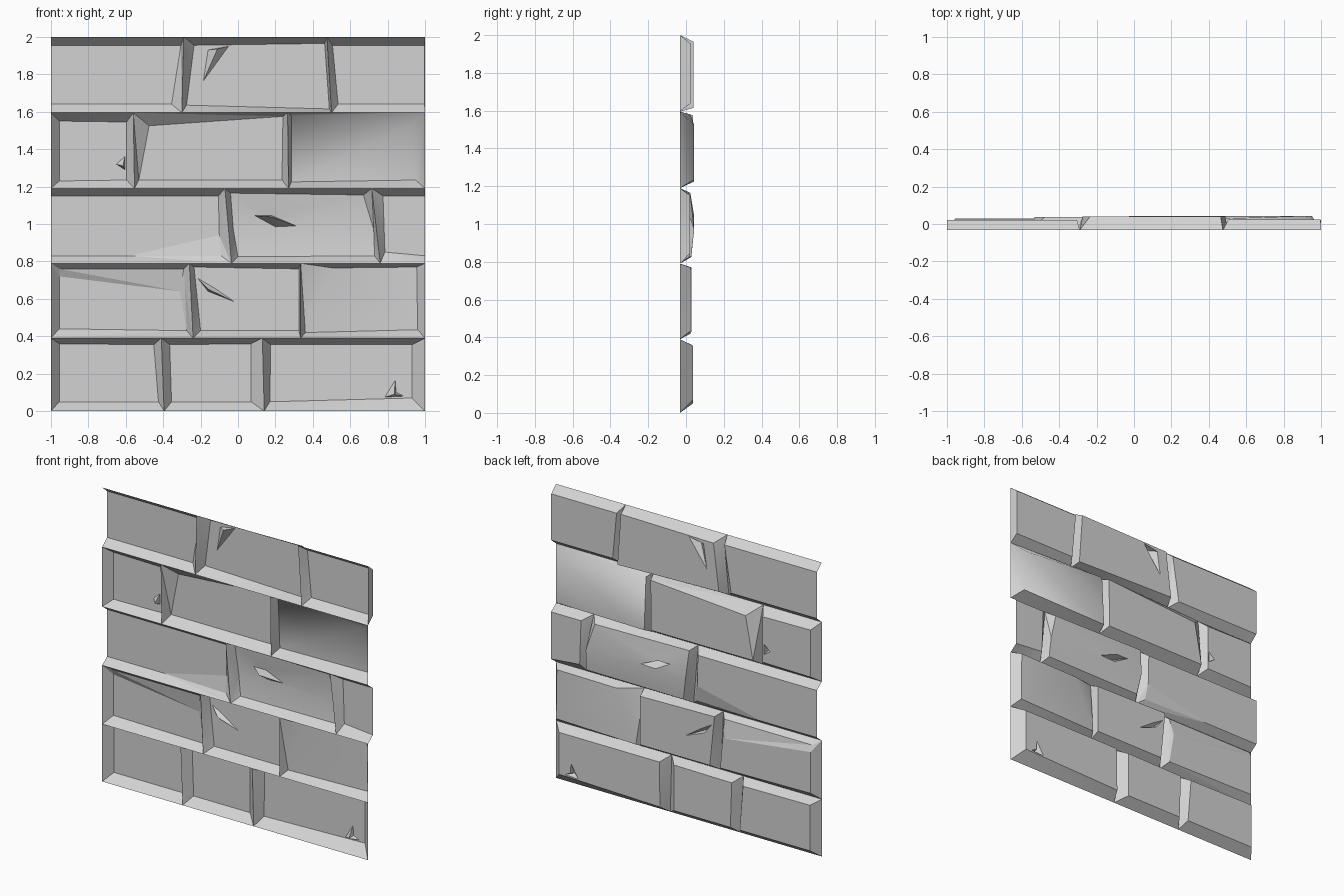
import bpy
import math
from mathutils import Vector
from mathutils.geometry import delaunay_2d_cdt

default_cube = bpy.data.objects.get("Cube")
if default_cube:
    bpy.data.objects.remove(default_cube, do_unlink=True)

stone = bpy.data.materials.new("stone_grey")
stone.use_nodes = True
stone.diffuse_color = (0.65, 0.65, 0.65, 1)
stone.node_tree.nodes["Principled BSDF"].inputs["Base Color"].default_value = stone.diffuse_color

JOINT = -0.032                                  # y of the mortar ridges
COURSES = [0, 0.39, 0.79, 1.19, 1.595, 2]       # heights of the bed joints
LEFT_END, RIGHT_END = (-1, -1), (1, 1)          # joint x at top and bottom


def brick(name, course, start, end, tl, tr, br, bl, depth, smooth=30,
          top=(), right=(), bottom=(), left=(), fold=None, chip=None, apex=None):
    """Thin brick shell. Corners are insets (dx, dz, optional dy) from the joints,
    side points are absolute, fold creases two sides, chip is a dented outline."""
    low, high = COURSES[course], COURSES[course + 1]
    joint = [(start[0], high), (end[0], high), (end[1], low), (start[1], low)]
    points, heights, edges = [], [], []

    def add(x, z, y):
        points.append(Vector((x, z)))
        heights.append(y)
        return len(points) - 1

    def loop(ids):
        edges.extend(zip(ids, ids[1:] + ids[:1]))

    rim = [add(x, z, JOINT) for x, z in joint]
    loop(rim)

    # Inner face outline, with mitred corners
    face, sides = [], {}
    insets = (tl, tr, br, bl)
    extras = {"top": top, "right": right, "bottom": bottom, "left": left}
    signs = ((1, -1), (-1, -1), (-1, 1), (1, 1))
    for i, side in enumerate(extras):
        dx, dz, *dy = insets[i]
        corner = add(joint[i][0] + signs[i][0] * dx, joint[i][1] + signs[i][1] * dz,
                     depth + sum(dy))
        face.append(corner)
        edges.append((rim[i], corner))
        for x, z, *dy in extras[side]:
            sides[side] = add(x, z, depth + sum(dy))
            face.append(sides[side])
    loop(face)
    if fold:
        edges.append((sides[fold[0]], sides[fold[1]]))

    # Chipped dent, fanned to its deepest point
    if chip:
        ring = [add(x, z, depth) for x, z in chip]
        loop(ring)
        tip = add(*apex)
        edges.extend((tip, i) for i in ring)

    verts, _, faces, origins, _, _ = delaunay_2d_cdt(points, edges, [], 0, 1e-5)
    coords = [(v.x, heights[o[0]] if o else depth, v.y) for v, o in zip(verts, origins)]
    mesh = bpy.data.meshes.new(name)
    mesh.from_pydata(coords, [], [tuple(reversed(f)) for f in faces])
    mesh.materials.append(stone)
    obj = bpy.data.objects.new(name, mesh)
    bpy.context.collection.objects.link(obj)
    bpy.ops.object.select_all(action="DESELECT")
    obj.select_set(True)
    bpy.context.view_layer.objects.active = obj
    bpy.ops.object.shade_smooth_by_angle(angle=math.radians(smooth))


# Bottom course
joint_a, joint_b = (-0.41, -0.395), (0.13, 0.14)
brick("bottom_course_right_brick", 0, LEFT_END, joint_a, depth=0.03,
      tl=(0.045, 0.03), tr=(0.04, 0.035), br=(0.03, 0.05), bl=(0.045, 0.05))
brick("bottom_course_middle_brick", 0, joint_a, joint_b, depth=0.03,
      tl=(0.045, 0.035), tr=(0.06, 0.03), br=(0.07, 0.05), bl=(0.04, 0.05))
brick("bottom_course_left_brick", 0, joint_b, RIGHT_END, depth=0.037,
      tl=(0.045, 0.035), tr=(0.07, 0.035), br=(0.07, 0.07), bl=(0.03, 0.05),
      chip=[(0.84, 0.165), (0.845, 0.1), (0.885, 0.08), (0.785, 0.075)],
      apex=(0.835, 0.09, 0))

# Second course
joint_a, joint_b = (-0.26, -0.24), (0.335, 0.335)
brick("second_course_right_brick", 1, LEFT_END, joint_a, depth=0.025, smooth=5,
      tl=(0.045, 0.03, -0.02), tr=(0.03, 0.03, -0.02), br=(0.035, 0.04), bl=(0.045, 0.05),
      right=[(-0.285, 0.685, -0.02), (-0.31, 0.64)], left=[(-0.955, 0.72)],
      fold=("right", "left"))
brick("second_course_middle_brick", 1, joint_a, joint_b, depth=0.03,
      tl=(0.025, 0.02), tr=(0.01, 0.03), br=(0.01, 0.04), bl=(0.04, 0.04),
      chip=[(-0.215, 0.71), (-0.13, 0.66), (-0.02, 0.585), (-0.16, 0.64)],
      apex=(-0.155, 0.65, 0))
brick("second_course_left_brick", 1, joint_b, RIGHT_END, depth=0.025,
      tl=(0.17, 0.025), tr=(0.045, 0.02), br=(0.04, 0.045), bl=(0.025, 0.03))

# Third course, open at both ends
joint_a, joint_b = (-0.07, -0.035), (0.715, 0.76)
brick("third_course_right_brick", 2, LEFT_END, joint_a, depth=0.022, smooth=3,
      tl=(0, 0.04), tr=(0.035, 0.04), br=(0.055, 0.04, -0.02), bl=(0, 0.04),
      right=[(-0.1, 0.94)], bottom=[(-0.58, 0.83)], fold=("right", "bottom"))
brick("third_course_middle_brick", 2, joint_a, joint_b, depth=0.043,
      tl=(0.03, 0.025, -0.02), tr=(0.045, 0.035, -0.02),
      br=(0.03, 0.04, -0.015), bl=(0.035, 0.035, -0.015),
      right=[(0.725, 0.97)], left=[(-0.025, 0.97)], fold=("right", "left"),
      chip=[(0.09, 1.045), (0.18, 1.045), (0.31, 0.99), (0.2, 0.985)],
      apex=(0.18, 1.038, JOINT))
brick("third_course_left_brick", 2, joint_b, RIGHT_END, depth=0.022,
      tl=(0.06, 0.04), tr=(0, 0.04), br=(0, 0.04), bl=(0.025, 0.06))

# Fourth course
joint_a, joint_b = (-0.56, -0.553), (0.265, 0.27)
brick("fourth_course_right_brick", 3, LEFT_END, joint_a, depth=0.025,
      tl=(0.045, 0.045), tr=(0.035, 0.05), br=(0.042, 0.045), bl=(0.045, 0.04),
      chip=[(-0.65, 1.32), (-0.605, 1.36), (-0.605, 1.29)], apex=(-0.615, 1.31, -0.02))
brick("fourth_course_middle_brick", 3, joint_a, joint_b, depth=0.038,
      tl=(0.085, 0.07), tr=(0.025, 0.02), br=(0.035, 0.045), bl=(0.023, 0.045))
brick("fourth_course_left_brick", 3, joint_b, RIGHT_END, depth=0.043, smooth=65,
      tl=(0.02, 0.015, -0.02), tr=(0.083, 0.07), br=(0.05, 0.045), bl=(0.015, 0.035))

# Top course, open at the right end
joint_a, joint_b = (-0.29, -0.3), (0.475, 0.5)
brick("top_course_right_brick", 4, LEFT_END, joint_a, depth=0.022,
      tl=(0, 0.045), tr=(0.015, 0.045), br=(0.055, 0.045), bl=(0, 0.045))
brick("top_course_middle_brick", 4, joint_a, joint_b, depth=0.04,
      tl=(0.055, 0.045), tr=(0.012, 0.035), br=(0.012, 0.02), bl=(0.025, 0.04),
      chip=[(-0.16, 1.93), (-0.05, 1.95), (-0.185, 1.765)], apex=(-0.11, 1.935, 0))
brick("top_course_left_brick", 4, joint_b, RIGHT_END, depth=0.025,
      tl=(0.03, 0.045), tr=(0.003, 0.045), br=(0.003, 0.045), bl=(0.035, 0.045))
